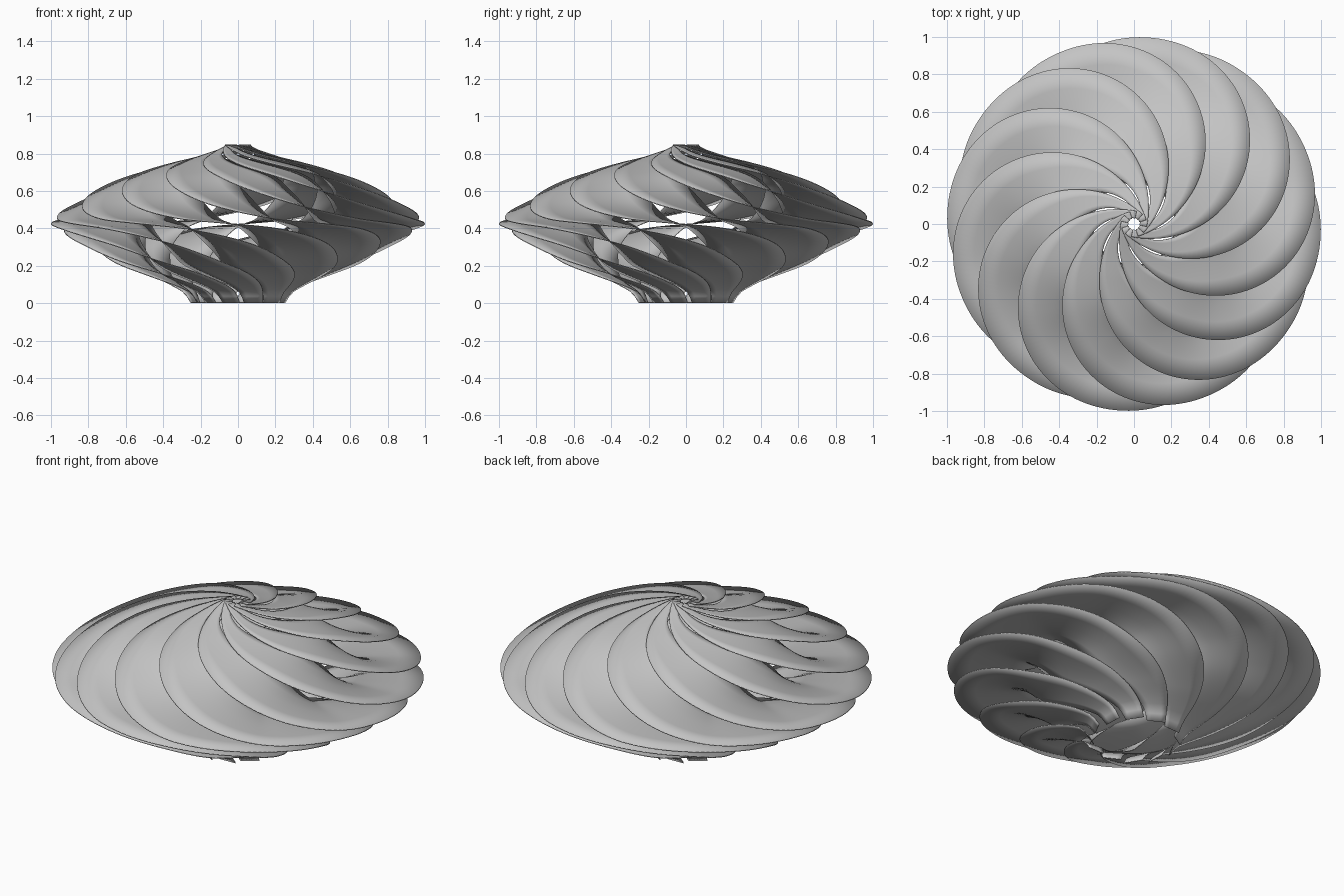
import bpy, bmesh
from math import sin, cos, radians

cube = bpy.data.objects.get("Cube")
if cube:
    bpy.data.objects.remove(cube, do_unlink=True)

BLADES = 12
ARC_RADIUS, ARC_OFFSET = 0.535, 0.465   # plan circle of the outer edge
STEPS, ACROSS = 120, 4

# Height of the outer edge against the angle travelled round its plan circle
EDGE = [(-180, 0.845), (-158, 0.788), (-140, 0.75), (-110, 0.685), (-80, 0.6),
        (-50, 0.515), (-20, 0.453), (0, 0.43), (30, 0.395), (65, 0.32),
        (95, 0.225), (125, 0.14), (147, 0.06), (152, 0.003)]


def edge_height(t):
    """Smooth interpolation through the edge heights."""
    n = len(EDGE)

    def slope(i):
        a, b = EDGE[max(i - 1, 0)], EDGE[min(i + 1, n - 1)]
        return (b[1] - a[1]) / (b[0] - a[0])

    i = max(k for k in range(n - 1) if EDGE[k][0] <= t)
    (t0, z0), (t1, z1) = EDGE[i], EDGE[i + 1]
    h = t1 - t0
    u = (t - t0) / h
    return (z0 * (1 + 2 * u) * (1 - u) ** 2 + z1 * u * u * (3 - 2 * u)
            + h * slope(i) * u * (1 - u) ** 2 - h * slope(i + 1) * u * u * (1 - u))


def mix(a, b, w):
    return a + (b - a) * w


def blade_width(t):
    """Narrow at hub and foot, widest at the rim."""
    w = min(max((175 - abs(t)) / 85, 0), 1)
    return mix(0.04, 0.38, w * w * (3 - 2 * w)) + 0.09 * max(cos(radians(t)), 0)


def blade_point(t, u):
    """t runs from hub to foot; u runs level from the edge to the arc's centre."""
    a = radians(t)
    reach = ARC_RADIUS - blade_width(t) * u
    x = ARC_OFFSET + reach * cos(a)
    y = reach * sin(a)
    twist = radians(7 * t / (abs(t) + 30))
    return (x * cos(twist) - y * sin(twist),
            x * sin(twist) + y * cos(twist), edge_height(t))


# Material
grey = bpy.data.materials.new("soft_grey")
grey.use_nodes = True
colour = (0.55, 0.55, 0.55, 1)
grey.diffuse_color = colour
grey.node_tree.nodes["Principled BSDF"].inputs["Base Color"].default_value = colour

# One curved blade
bm = bmesh.new()
first, last = EDGE[0][0], EDGE[-1][0]
rows = []
for i in range(STEPS + 1):
    t = mix(first, last, i / STEPS)
    rows.append([bm.verts.new(blade_point(t, j / ACROSS)) for j in range(ACROSS + 1)])
for low, high in zip(rows, rows[1:]):
    for j in range(ACROSS):
        bm.faces.new((low[j], high[j], high[j + 1], low[j + 1]))
bmesh.ops.recalc_face_normals(bm, faces=bm.faces)
mesh = bpy.data.meshes.new("shade_blade")
bm.to_mesh(mesh)
bm.free()
mesh.materials.append(grey)
for face in mesh.polygons:
    face.use_smooth = True

# Ring of blades around the axis
for k in range(BLADES):
    blade = bpy.data.objects.new(f"shade_blade_{k + 1}", mesh)
    bpy.context.collection.objects.link(blade)
    blade.rotation_euler.z = radians(24.5 + 360 * k / BLADES)
    sheet = blade.modifiers.new("sheet_thickness", 'SOLIDIFY')
    sheet.thickness = 0.005
    sheet.offset = 0
